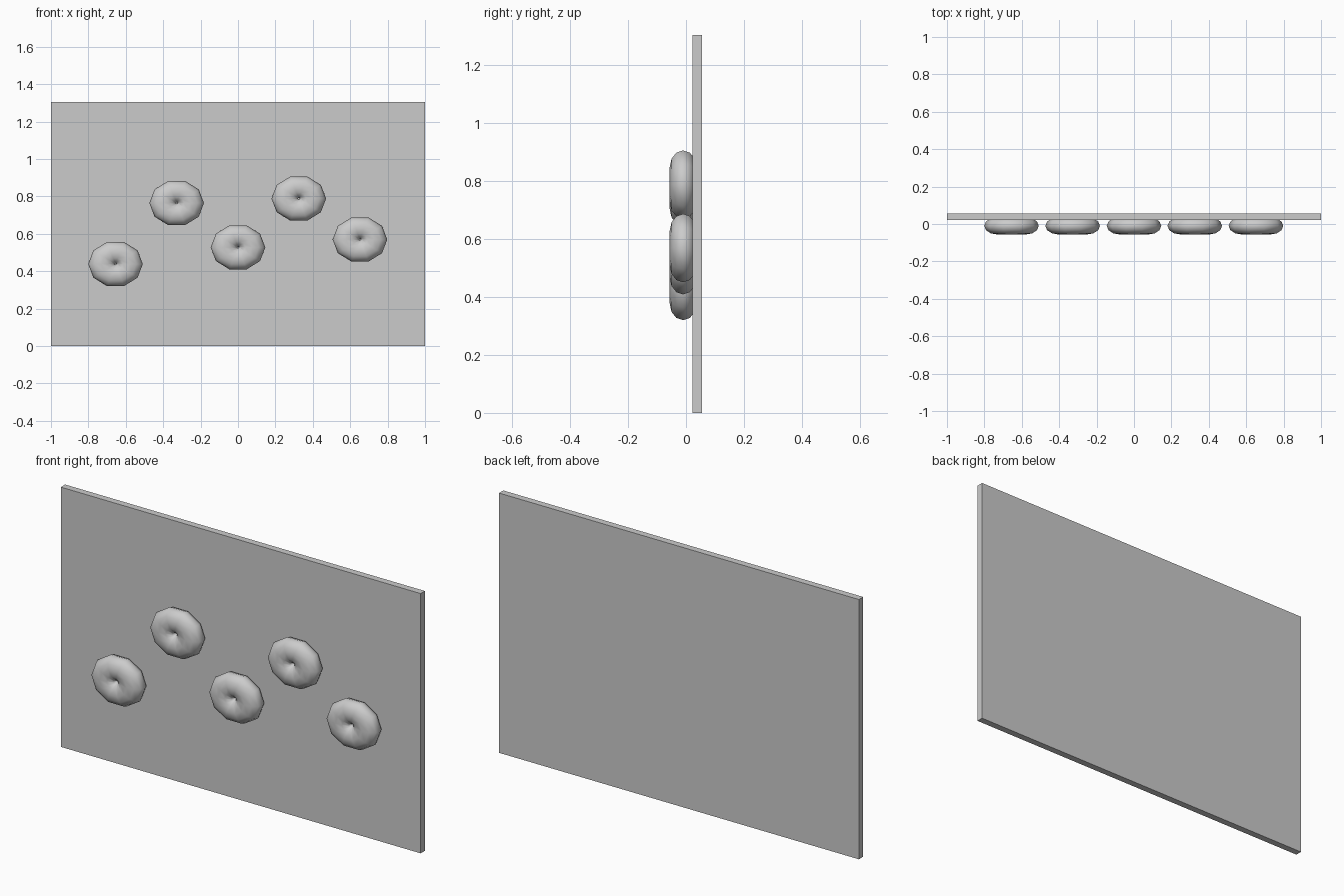
import bpy
import math

cube = bpy.data.objects.get("Cube")
if cube:
    bpy.data.objects.remove(cube, do_unlink=True)

# One plain grey for everything
grey = bpy.data.materials.new("plain grey")
grey.use_nodes = True
colour = (0.6, 0.6, 0.6, 1)
grey.diffuse_color = colour
grey.node_tree.nodes["Principled BSDF"].inputs["Base Color"].default_value = colour


def finish(name, angle):
    obj = bpy.context.object
    obj.name = name
    obj.data.materials.append(grey)
    bpy.ops.object.transform_apply(location=False, rotation=True, scale=True)
    bpy.ops.object.shade_smooth_by_angle(angle=math.radians(angle))
    return obj


# Thin upright back panel
bpy.ops.mesh.primitive_cube_add(size=1, location=(0, 0.039, 0.6525))
bpy.context.object.scale = (2, 0.034, 1.305)
finish("back_panel", 30)

# Flattened ten-sided rings, half sunk into the panel front
centres = [(-0.655, 0.438), (-0.328, 0.764), (0, 0.527), (0.325, 0.788), (0.652, 0.569)]
for i, (x, z) in enumerate(centres):
    bpy.ops.mesh.primitive_torus_add(
        major_radius=0.075, minor_radius=0.071, major_segments=10, minor_segments=12,
        location=(x, -0.01, z), rotation=(math.pi / 2, 0, 0))
    bpy.context.object.scale = (1, 0.85, 0.65)
    finish(f"ring_{i + 1}", 80)
